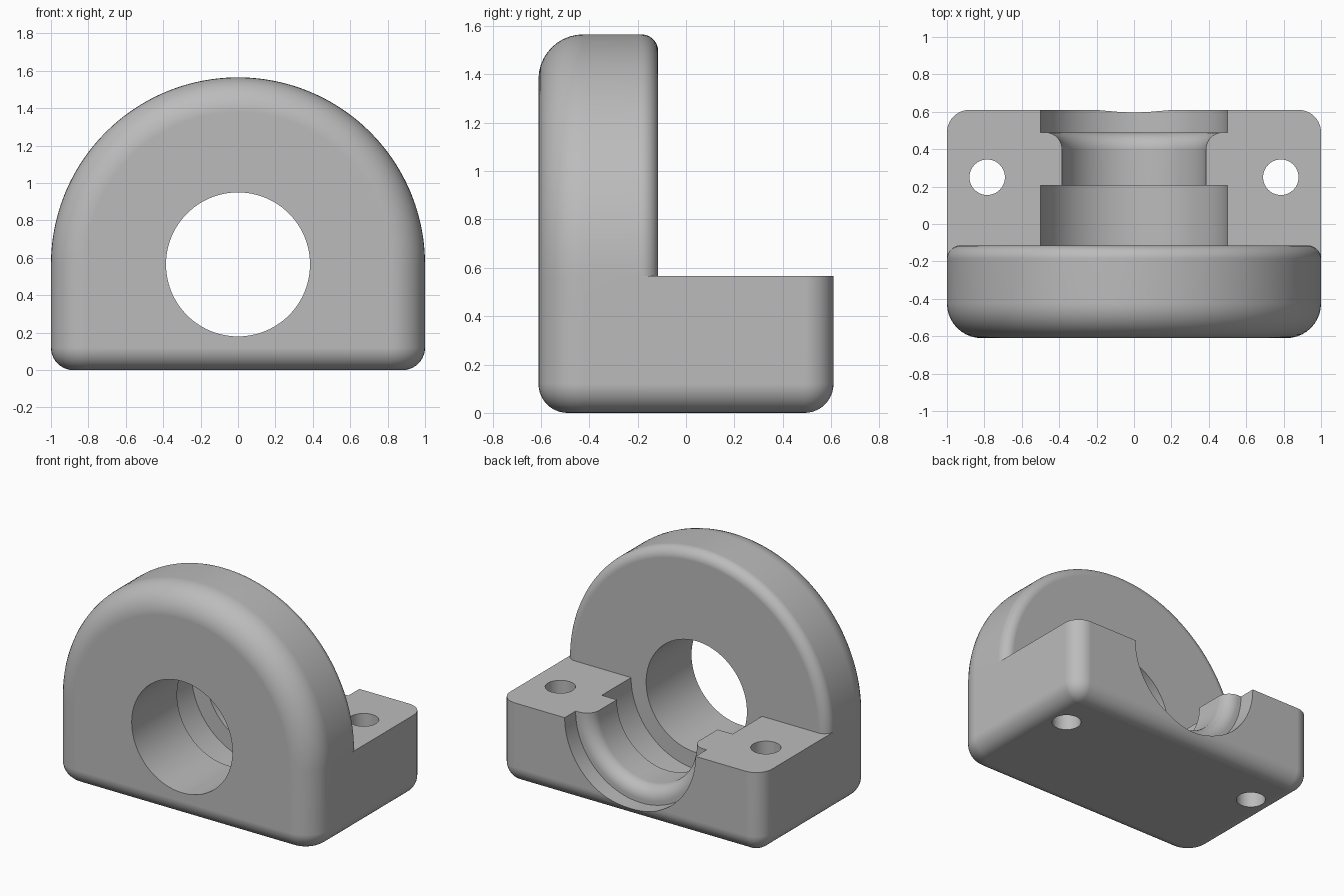
import bpy, bmesh
from math import sin, cos, pi, sqrt, radians

# Main dimensions
HALF_W, FRONT, BACK, WALL_BACK = 1.0, -0.61, 0.61, -0.115
AXIS_Z = 0.565            # bore axis and top of the foot
R_FRONT, R_WALL, R_CORNER, R_BOTTOM = 0.185, 0.07, 0.12, 0.12
BORE, RECESS = 0.385, 0.5

if "Cube" in bpy.data.objects:
    bpy.data.objects.remove(bpy.data.objects["Cube"])

metal = bpy.data.materials.new("plain_grey")
metal.use_nodes = True
GREY = (0.5, 0.5, 0.5, 1)
metal.diffuse_color = GREY
metal.node_tree.nodes["Principled BSDF"].inputs["Base Color"].default_value = GREY


def loft(name, rings):
    """Solid skinned over closed rings, capped at both ends."""
    bm = bmesh.new()
    loops = [[bm.verts.new(p) for p in ring] for ring in rings]
    for a, b in zip(loops, loops[1:]):
        for i in range(len(a)):
            j = (i + 1) % len(a)
            bm.faces.new((a[i], a[j], b[j], b[i]))
    bm.faces.new(loops[0][::-1])
    bm.faces.new(loops[-1])
    bmesh.ops.recalc_face_normals(bm, faces=bm.faces)
    mesh = bpy.data.meshes.new(name)
    bm.to_mesh(mesh)
    bm.free()
    obj = bpy.data.objects.new(name, mesh)
    bpy.context.collection.objects.link(obj)
    mesh.materials.append(metal)
    return obj


def quarter(n=10):
    return [pi / 2 * i / n for i in range(n + 1)]


def footprint(inset, z):
    """Rounded rectangle, offset inwards."""
    corners = [(1, BACK, R_CORNER, 0), (-1, BACK, R_CORNER, pi / 2),
               (-1, FRONT, R_FRONT, pi), (1, FRONT, R_FRONT, 3 * pi / 2)]
    pts = []
    for side, y, r, start in corners:
        cx = side * (HALF_W - r)
        cy = y - r if y > 0 else y + r
        rr = max(r - inset, 0.002)
        pts += [(cx + rr * cos(start + a), cy + rr * sin(start + a), z) for a in quarter()]
    return pts


def arc(y, r, sweep, n):
    """Arc about the bore axis."""
    return [(r * cos(sweep * i / n), y, AXIS_Z + r * sin(sweep * i / n)) for i in range(n + 1)]


# Foot block with rounded bottom edge
rings = [footprint(R_BOTTOM * (1 - sin(a)), R_BOTTOM * (1 - cos(a))) for a in quarter()]
body = loft("bearing_block", rings + [footprint(0, AXIS_Z)])

# Half-round upright wall, large front fillet and small rear fillet
profile = [(FRONT + R_FRONT * (1 - cos(a)), HALF_W - R_FRONT * (1 - sin(a))) for a in quarter()]
profile += [(WALL_BACK - R_WALL * (1 - sin(a)), HALF_W - R_WALL * (1 - cos(a))) for a in quarter()]
arch = loft("arch_wall", [arc(y, r, pi, 96) for y, r in profile])

# Stepped bore with a rounded shoulder
steps = [(FRONT - 0.1, BORE), (WALL_BACK, BORE), (WALL_BACK, RECESS), (0.205, RECESS), (0.205, BORE)]
steps += [(0.4 + 0.09 * sin(a), BORE + 0.09 * (1 - cos(a))) for a in quarter()]
steps += [(0.49, RECESS), (BACK + 0.1, RECESS)]
bore = loft("bore_cutter", [arc(y, r, 2 * pi, 96)[:-1] for y, r in steps])

# Bolt holes
holes = [loft(side + "_hole_cutter",
              [[(x + 0.095 * cos(2 * pi * i / 40), 0.25 + 0.095 * sin(2 * pi * i / 40), z)
                for i in range(40)] for z in (-0.1, AXIS_Z + 0.1)])
         for side, x in (("left", 0.785), ("right", -0.785))]

# Combine the parts
bpy.context.view_layer.objects.active = body
body.select_set(True)
for tool, op in [(arch, 'UNION'), (bore, 'DIFFERENCE')] + [(h, 'DIFFERENCE') for h in holes]:
    mod = body.modifiers.new(tool.name, 'BOOLEAN')
    mod.operation, mod.solver, mod.object = op, 'EXACT', tool
    bpy.ops.object.modifier_apply(modifier=mod.name)
    bpy.data.objects.remove(tool)

# Smooth fillets, crisp edges, flat faces
bpy.ops.object.shade_smooth_by_angle(angle=radians(30))
weighted = body.modifiers.new("face_normals", 'WEIGHTED_NORMAL')
weighted.keep_sharp = True
